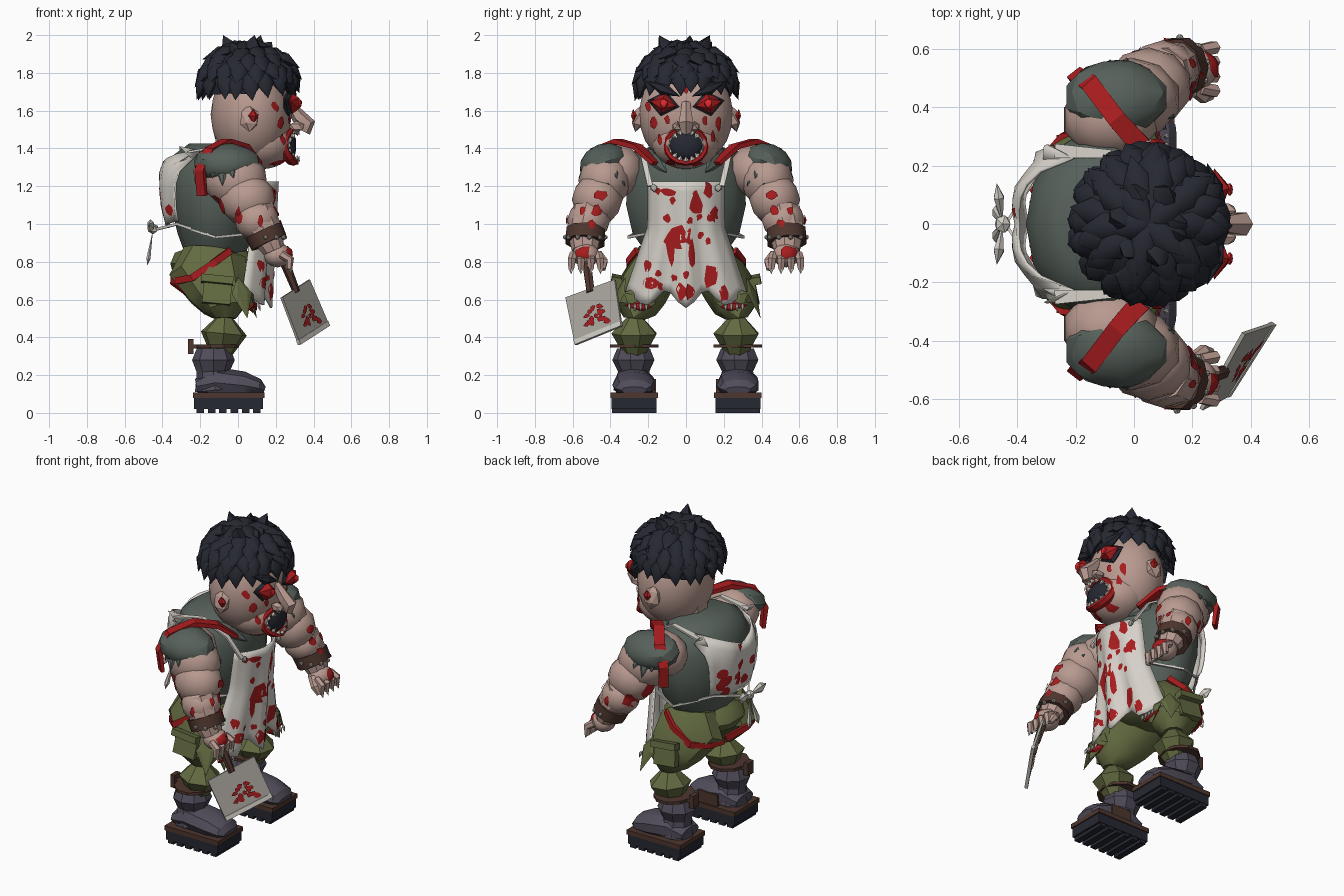
import bpy, bmesh, math, random
from mathutils import Vector as V, Matrix, Euler
from mathutils.bvhtree import BVHTree

if "Cube" in bpy.data.objects:
    bpy.data.objects.remove(bpy.data.objects["Cube"])
random.seed(4)

def mat(name, h):
    c = [int(h[i:i + 2], 16) / 255 for i in (0, 2, 4)]
    m = bpy.data.materials.new(name)
    m.diffuse_color = [x / 12.92 if x < .04 else ((x + .055) / 1.055) ** 2.4 for x in c] + [1]
    m.use_nodes = True
    m.node_tree.nodes["Principled BSDF"].inputs["Base Color"].default_value = m.diffuse_color
    return m
SKIN, HAIR, VEST, CLOTH, BLOOD = mat("skin", "B89A90"), mat("black hair", "262832"), mat("grey green vest", "56605A"), mat("apron cloth", "D6D1C9"), mat("blood red", "A81C1E")
OLIVE, BOOT, BROWN, STEEL, GLOW = mat("olive trousers", "626A40"), mat("purple grey boot", "504C5A"), mat("brown leather", "4E362E"), mat("steel", "ACA8A0"), mat("bright red", "E0282C")

# ---- geometry helpers: each returns (verts, faces)
def tube(pts, n=8, ref=(0, 1, 0)):
    P = [V(p[:3]) for p in pts]
    vs, fs = [], []
    for i, p in enumerate(pts):
        t = (P[min(i + 1, len(P) - 1)] - P[max(i - 1, 0)]).normalized()
        u = V(ref); u = (u - t * u.dot(t)).normalized(); w = t.cross(u)
        vs += [P[i] + u * p[3] * math.cos(a) + w * p[4] * math.sin(a)
               for a in (2 * math.pi * (k + .5) / n for k in range(n))]
    for i in range(len(P) - 1):
        fs += [(i*n + k, i*n + (k+1) % n, (i+1)*n + (k+1) % n, (i+1)*n + k) for k in range(n)]
    return vs, fs + [tuple(range(n))[::-1], tuple(range(len(vs) - n, len(vs)))]

def bm_out(bm, M):
    bm.transform(M)
    out = [v.co.copy() for v in bm.verts], [tuple(v.index for v in f.verts) for f in bm.faces]
    bm.free()
    return out

def xf(c, r, rot):
    return Matrix.Translation(c) @ Euler(rot).to_matrix().to_4x4() @ Matrix.Diagonal((*r, 1))

def blob(c, r, sub=2, rot=(0, 0, 0)):
    bm = bmesh.new(); bmesh.ops.create_icosphere(bm, subdivisions=sub, radius=1)
    bm.verts.index_update()
    return bm_out(bm, xf(c, r, rot))

def box(c, size, rot=(0, 0, 0)):
    bm = bmesh.new(); bmesh.ops.create_cube(bm, size=1)
    bm.verts.index_update()
    return bm_out(bm, xf(c, size, rot))

def leaf(p0, p1, w, t, nor, n=6, mid=.4):
    p0, p1, nor = V(p0), V(p1), V(nor)
    m = p0.lerp(p1, mid); s = (p1 - p0).cross(nor).normalized(); q = s.cross(p1 - p0).normalized()
    ring = [m + s * w * math.cos(6.2832 * k / n) + q * t * math.sin(6.2832 * k / n) for k in range(n)]
    fs = [f for k in range(n) for f in ((0, 2 + (k+1) % n, 2 + k), (1, 2 + k, 2 + (k+1) % n))]
    return [p0, p1] + ring, fs

def grid(fn, nu, nv):
    vs = [V(fn(2 * i / nu - 1, j / nv)) for j in range(nv + 1) for i in range(nu + 1)]
    return vs, [(a, a + 1, a + nu + 2, a + nu + 1) for j in range(nv) for a in range(j*(nu+1), j*(nu+1) + nu)]

def merge(parts):
    vs, fs = [], []
    for v, f in parts:
        fs += [tuple(i + len(vs) for i in q) for q in f]; vs += v
    return vs, fs

def make(name, parts, m, angle=38, solid=0):
    vs, fs = merge(parts)
    me = bpy.data.meshes.new(name); me.from_pydata(vs, [], fs)
    bm = bmesh.new(); bm.from_mesh(me)
    if not solid and m is not BLOOD: bmesh.ops.recalc_face_normals(bm, faces=bm.faces)
    bm.to_mesh(me); bm.free()
    me.materials.append(m)
    me.shade_smooth(); me.set_sharp_from_angle(angle=math.radians(angle))
    o = bpy.data.objects.new(name, me); bpy.context.collection.objects.link(o)
    if solid:
        md = o.modifiers.new("thickness", "SOLIDIFY"); md.thickness = solid; md.offset = 0
    return BVHTree.FromPolygons(vs, fs)

def splat(bvh, o, d, a, b, n=9, jit=.45, off=.009):
    """irregular thin stain projected on a surface"""
    o, d = V(o), V(d).normalized(); u = d.cross(V((0, 0, 1))).normalized(); w = u.cross(d)
    k = [1 - jit * random.random() for _ in range(n)]; raw = [o]
    for s in (.5, 1):
        raw += [o + u * a*s*k[i] * math.cos(6.2832*i/n) + w * b*s*k[i] * math.sin(6.2832*i/n) for i in range(n)]
    vs, last = [], None
    for p in raw:
        h = bvh.ray_cast(p, d)[0]
        if h is None or (last is not None and abs((h - last).dot(d)) > .08):
            if last is None: return [], []
            h = last
        last = h; vs.append(h - d * off)
    fs = [(0, 1 + i, 1 + (i+1) % n) for i in range(n)]
    return vs, fs + [(1 + i, 1 + n + i, 1 + n + (i+1) % n, 1 + (i+1) % n) for i in range(n)]
BACK, FWD = (-1, 0, 0), (1, 0, 0)

# ---- head, nose, ears
head = make("head", [blob((.07, 0, 1.58), (.215, .25, .28), 3), blob((.13, 0, 1.43), (.165, .18, .14), 3),
                     tube([(.0, 0, 1.3, .13, .12), (.0, 0, 1.48, .13, .13)])], SKIN)
make("nose", [tube([(.27, 0, 1.64, .025, .02), (.32, 0, 1.57, .035, .04), (.365, 0, 1.53, .045, .045), (.345, 0, 1.49, .03, .04)], 6)] +
     [blob((.31, s * .045, 1.515), (.045, .03, .03), 1) for s in (-1, 1)], SKIN)
make("ears", [blob((.06, s * .25, 1.56), (.055, .035, .075), 1, (s * .25, 0, 0)) for s in (-1, 1)], SKIN, 20)
make("ear_wounds", [leaf((.08, s * .28, 1.61), (.08, s * .27, 1.52), .028, .018, (0, s, 0)) for s in (-1, 1)], BLOOD)

# ---- eyes, brows, mouth
make("eye_sockets", [leaf((.285, s * .035, 1.62), (.25, s * .205, 1.655), .068, .035, FWD, 6, .5) for s in (-1, 1)], HAIR, 10)
make("eyeballs", [leaf((.30, s * .05, 1.625), (.275, s * .19, 1.65), .055, .045, FWD, 6, .5) for s in (-1, 1)], BLOOD, 10)
make("pupils", [blob((.328, s * .118, 1.638), (.012, .024, .024), 1) for s in (-1, 1)], GLOW)
make("eyebrows", [leaf((.31, s * .03, 1.675), (.25, s * .21, 1.755), .034, .03, FWD, 6, .5) for s in (-1, 1)], HAIR, 10)
ring = lambda a, ry, rz, x=.292: (x - .05 * math.cos(a) ** 2, ry * math.cos(a), 1.415 + rz * math.sin(a))
A = [math.pi * i / 8 for i in range(17)]
make("mouth_cavity", [blob((.275, 0, 1.415), (.035, .09, .08), 2)], HAIR)
make("lips", [tube([(*ring(a, .105, .09), .022 - .01 * math.sin(a), .017) for a in A], 6, FWD)], BLOOD, 20)
make("teeth", [leaf(ring(a, .097, .09, .31), ring(a, .065, .055, .325), .016, .014, FWD, 5, .35) for a in A[:16]], CLOTH, 10)
make("face_blood", [splat(head, (1, y, z), BACK, a, b) for y, z, a, b in (
    (0, 1.72, .02, .05), (-.17, 1.53, .022, .045), (.17, 1.53, .022, .045), (-.1, 1.55, .018, .03), (.1, 1.55, .018, .035),
    (.06, 1.32, .04, .025), (-.08, 1.32, .04, .025), (-.2, 1.62, .02, .03), (.14, 1.46, .016, .04), (-.14, 1.45, .016, .04))], BLOOD)

# ---- hair: cap cut along a sloped hairline, plus overlapping clumps
cap = blob((.05, 0, 1.74), (.25, .25, .2), 3)
keep = [f for f in cap[1] if min(cap[0][i].z - .12 * cap[0][i].x for i in f) > 1.67]
def hp(lat, lon, k=1):
    la = math.radians(lat)
    p = V((.05 + .25*k * math.cos(la) * math.cos(lon), .255*k * math.cos(la) * math.sin(lon), 1.74 + .21*k * math.sin(la)))
    if la < .5: p.z += .1 * max(0, p.x - .05) - .03 * max(0, -p.x)
    return p
clumps = []
for lat, n in ((6, 19), (24, 18), (42, 14), (60, 10), (80, 5)):
    for i in range(n):
        lon = 6.2832 * (i + random.random() * .4 + lat * .03) / n
        a, b = hp(lat + 17, lon, .97), hp(lat - 23 - 6 * random.random(), lon + random.uniform(-.12, .12), 1.1 + .06 * random.random())
        clumps.append(leaf(a, b, .052, .036, hp(lat, lon) - V((.05, 0, 1.74)), 8, .5))
clumps += [leaf((.05 + .08 * math.cos(i), .09 * math.sin(i), 1.9), (.05 + .13 * math.cos(i), .15 * math.sin(i), 1.965 + .035 * (i % 2)), .05, .04, (.3, .4, .1)) for i in range(7)]
make("hair", [(cap[0], keep)] + clumps, HAIR, 50)

# ---- torso and collar
torso = make("vest", [tube([(-.12, 0, .84, .21, .16), (-.12, 0, .95, .29, .2), (-.12, 0, 1.1, .325, .235), (-.12, 0, 1.26, .32, .25),
                            (-.12, 0, 1.37, .27, .215), (-.12, 0, 1.425, .17, .14)], 14)], VEST, 45)
make("vest_collar", [leaf((-.02, s * .2, 1.4), (.14, s * .1, 1.27), .06, .03, (1, s, .6)) for s in (-1, 1)], VEST, 20)

# ---- apron: front sheet, back sheet, ties and bow
def front(u, v):
    w = .2 + .12 * max(0, v - .4) / .6
    z = 1.225 - .62 * v - .05 * v * math.cos(u * 9.4) * (1 - .4 * abs(u))
    return .21 - .06 * v - .1 * u * u + .025 * v * math.cos(u * 9.4), u * w, z
def back(u, v):
    y = u * (.27 - .05 * v); z = 1.29 + .12 * abs(u) - v * (.31 + .08 * abs(u))
    h = torso.ray_cast(V((-1, y, z)), V(FWD))[0]
    return (h.x if h else -.25) - .035 - .025 * abs(math.sin(u * 4)), y, z
ap = make("apron_front", [grid(front, 16, 12)], CLOTH, 50, .012)
bk = make("apron_back", [grid(back, 12, 6)], CLOTH, 40, .012)
straps, ties, bow = [], [], [blob((-.45, 0, .975), (.03, .035, .03), 1)]
for s in (-1, 1):
    straps.append(tube([(.16, s*.19, 1.2, .02, .008), (.08, s*.22, 1.33, .02, .008), (-.08, s*.24, 1.415, .02, .008), (-.27, s*.25, 1.38, .035, .008)], 4))
    ties.append(tube([(-.44, 0, .97, .01, .007), (-.32, s*.18, 1.0, .01, .007), (-.12, s*.305, .93, .01, .007), (.08, s*.2, .95, .01, .007)], 4, (0, 0, 1)))
    bow += [leaf((-.45, 0, .975), (-.47, s*.14, 1.0), .035, .02, FWD, 6, .65), leaf((-.45, 0, .97), (-.48, s*.05, .78), .024, .012, FWD, 6, .8)]
make("apron_straps", straps, CLOTH); make("apron_ties", ties, CLOTH); make("apron_bow", bow, CLOTH, 20)
make("apron_buttons", [blob((.165, s * .17, 1.19), (.012, .02, .02), 1) for s in (-1, 1)], STEEL)
spots = [(-.04, .93, .1, .08), (-.08, .86, .03, .1), (.05, 1.1, .05, .08), (0, .64, .08, .06), (.13, .72, .05, .08), (-.19, .69, .06, .05),
         (.15, 1.05, .03, .05), (-.1, 1.17, .05, .03), (.12, 1.18, .03, .05), (-.2, .78, .03, .04), (.03, .85, .025, .09), (-.1, 1.03, .03, .03), (.2, .63, .03, .05)]
spots += [(random.uniform(-.17, .17), random.uniform(.65, 1.18), .02, .025) for _ in range(12)]
make("apron_blood_front", [splat(ap, (1, y, z), BACK, a, b) for y, z, a, b in spots], BLOOD)
make("apron_blood_back", [splat(bk, (-1, random.uniform(-.18, .18), random.uniform(1.02, 1.3)), FWD, .035, .04) for _ in range(13)], BLOOD)

# ---- arms, sleeves, bands, hands
stains = []
for s in (-1, 1):
    side = "right" if s < 0 else "left"
    arm = make(side + "_arm", [blob((-.08, s*.36, 1.28), (.165, .14, .142)), blob((-.01, s*.43, 1.23), (.17, .14, .15)), blob((.05, s*.47, 1.13), (.15, .135, .14)),
               blob((.10, s*.515, 1.02), (.12, .115, .11)), tube([(.09, s*.51, 1.06, .1, .11), (.15, s*.535, .95, .095, .09), (.19, s*.535, .86, .07, .06)], 9)], SKIN, 30)
    make(side + "_sleeve", [blob((-.06, s*.435, 1.325), (.18, .135, .1), 2, (-s*.35, 0, 0))] +
         [leaf((-.05 + .13*math.cos(a), s*(.43 + .08*math.sin(a)), 1.34), (-.03 + .185*math.cos(a), s*(.42 + .15*math.sin(a)), 1.2 + .04*(i % 2)), .04, .018, (math.cos(a), s*math.sin(a), 0))
          for i, a in enumerate(-.7 + .32 * k for k in range(10))], VEST, 25)
    make(side + "_shoulder_band", [tube([(.1, s*.16, 1.32, .045, .014), (.03, s*.26, 1.41, .05, .018), (-.06, s*.36, 1.437, .045, .02),
         (-.15, s*.48, 1.39, .045, .02), (-.2, s*.51, 1.28, .04, .02), (-.19, s*.5, 1.15, .04, .014)], 4, (.8, s*.6, 0))], BLOOD, 20)
    make(side + "_wristband", [tube([(.135, s*.53, .965, .108, .105), (.165, s*.535, .9, .108, .1)], 10)], BROWN)
    make(side + "_wristband_studs", [blob((.15 + .1*math.cos(a), s*.533 + .105*math.sin(a), .93), (.014, .014, .014), 1) for a in (-1, -.4, .2, .8, 1.5, -1.6)], STEEL)
    hand = make(side + "_hand", [blob((.21, s*.53, .835), (.075, .075, .065), 2)], SKIN, 30)
    make(side + "_fingers", [tube([(.23, s*.53 + k, .84, .023, .023), (.275, s*.53 + k*1.15, .81, .024, .024), (.27, s*.53 + k*1.2, .76, .017, .017)], 6) for k in (-.065, -.022, .022, .065)] +
         [tube([(.2, s*.47, .84, .028, .026), (.24, s*.435, .8, .024, .024), (.265, s*.44, .76, .015, .015)], 6)], SKIN, 30)
    make(side + "_fingernails", [leaf((.272, s*.53 + k*1.2, .775), (.285, s*.53 + k*1.2, .735), .013, .01, FWD, 5) for k in (-.065, -.022, .022, .065)], CLOTH)
    stains += [splat(arm, (1, s*y, z), BACK, a, b) for y, z, a, b in ((.45, 1.15, .04, .035), (.47, 1.07, .035, .04), (.5, 1.0, .03, .03), (.55, 1.07, .02, .03))]
    stains += [splat(arm, (x, s, z), (0, -s, 0), a, b) for x, z, a, b in ((.0, 1.04, .03, .06), (.12, 1.02, .02, .04))]
    stains += [splat(arm, (-1, s*.5, 1.1), FWD, .05, .06), splat(hand, (1, s*.55, .85), BACK, .055, .05)]
make("arm_blood", stains, BLOOD)

# ---- cleaver: blade from its four corners, edge strip, handle
C = [V((.23, -.635, .61)), V((.375, -.375, .705)), V((.48, -.34, .46)), V((.325, -.585, .36))]
N = (C[1] - C[0]).cross(C[3] - C[0]).normalized()
def plate(q, t):
    return [p + N*t for p in q] + [p - N*t for p in q], [(0, 1, 2, 3), (7, 6, 5, 4)] + [(i, i + 4, (i+1) % 4 + 4, (i+1) % 4) for i in range(4)]
blade = make("cleaver_blade", [plate(C, .007)], STEEL)
make("cleaver_edge", [plate([C[3].lerp(C[0], .1), C[2].lerp(C[1], .1), C[2], C[3]], .01)], CLOTH)
make("cleaver_handle", [tube([(.18, -.535, .9, .024, .024), (.25, -.525, .79, .026, .026), (.31, -.505, .64, .024, .02)], 6)], BROWN)
bl = []
for i in range(18):
    p = C[3].lerp(C[2], .15 + .7 * random.random()).lerp(C[0].lerp(C[1], .5), .12 + .45 * random.random())
    bl += [splat(blade, p + N*k*.3, -N*k, .025, .02, 7, .6, .004) for k in (-1, 1)]
make("cleaver_blood", bl, BLOOD)

# ---- trousers, pockets, bands
legs, pockets, flaps, bands, knees, rag = [blob((-.13, 0, .79), (.24, .25, .11))], [], [], [], [], []
for s in (-1, 1):
    legs += [tube([(-.15, s*.14, .86, .11, .14), (-.16, s*.16, .77, .135, .21), (-.1, s*.23, .65, .14, .165), (-.07, s*.265, .55, .115, .115), (-.07, s*.27, .5, .06, .06)], 9),
             tube([(-.07, s*.27, .52, .03, .03), (-.075, s*.27, .42, .125, .125), (-.09, s*.27, .31, .06, .06)], 7)]
    pockets.append(box((-.11, s*.355, .645), (.15, .04, .14), (s*.2, .1, 0)))
    flaps += [box((-.11, s*.37, .705), (.17, .05, .04), (s*.2, .1, 0)), leaf((.0, s*.32, .72), (.05, s*.395, .5), .06, .012, (.5, s, 0)),
              leaf((.04, s*.22, .68), (.1, s*.28, .5), .09, .02, FWD)]
    bands.append(tube([(-.04, s*.26, .86, .026, .012), (-.12, s*.305, .8, .026, .016), (-.24, s*.3, .715, .026, .02), (-.32, s*.22, .7, .026, .014), (-.35, s*.12, .7, .026, .012), (-.27, s*.02, .64, .026, .012)], 4, (0, 0, 1)))
    knees.append(leaf((.075, s*.18, .56), (.085, s*.33, .57), .035, .025, FWD))
    rag += [leaf((.105, s*(.21 + .03*k), .585), (.12, s*(.21 + .03*k), .535), .01, .01, FWD) for k in range(4)]
make("trousers", legs, OLIVE, 35); make("pockets", pockets, OLIVE, 20); make("pocket_flaps", flaps, OLIVE, 15)
make("trouser_bands", bands, BLOOD, 20); make("knee_wounds", knees, BLOOD, 20); make("knee_shreds", rag, CLOTH, 20)

# ---- boots: shaft, foot, cuff, welt, treaded sole
for s in (-1, 1):
    y, side = s * .275, "right" if s < 0 else "left"
    make(side + "_boot", [tube([(-.13, y, .34, .09, .09), (-.13, y, .28, .115, .115), (-.13, y, .22, .085, .09), (-.12, y, .12, .11, .11)], 9),
         tube([(-.22, y, .14, .09, .04), (-.12, y, .16, .11, .085), (.03, y, .145, .115, .075), (.11, y, .13, .1, .05), (.14, y, .12, .07, .02)], 9)], BOOT, 30)
    make(side + "_boot_cuff", [tube([(-.11, y, .345, .135, .115), (-.11, y, .362, .135, .115)], 10), box((-.25, y, .352), (.03, .06, .08)),
         box((-.17, y, .352), (.17, .05, .02)), box((-.04, y - s*.07, .135), (.14, .09, .09))], BROWN, 20)
    make(side + "_boot_welt", [tube([(-.05, y, .08, .178, .268), (-.05, y, .108, .178, .268)], 4)], BROWN, 20)
    make(side + "_boot_sole", [box((-.05, y, .053), (.365, .24, .065))] + [box((-.2 + .06*k, y, .012), (.04, .235, .024)) for k in range(6)], HAIR, 20)
